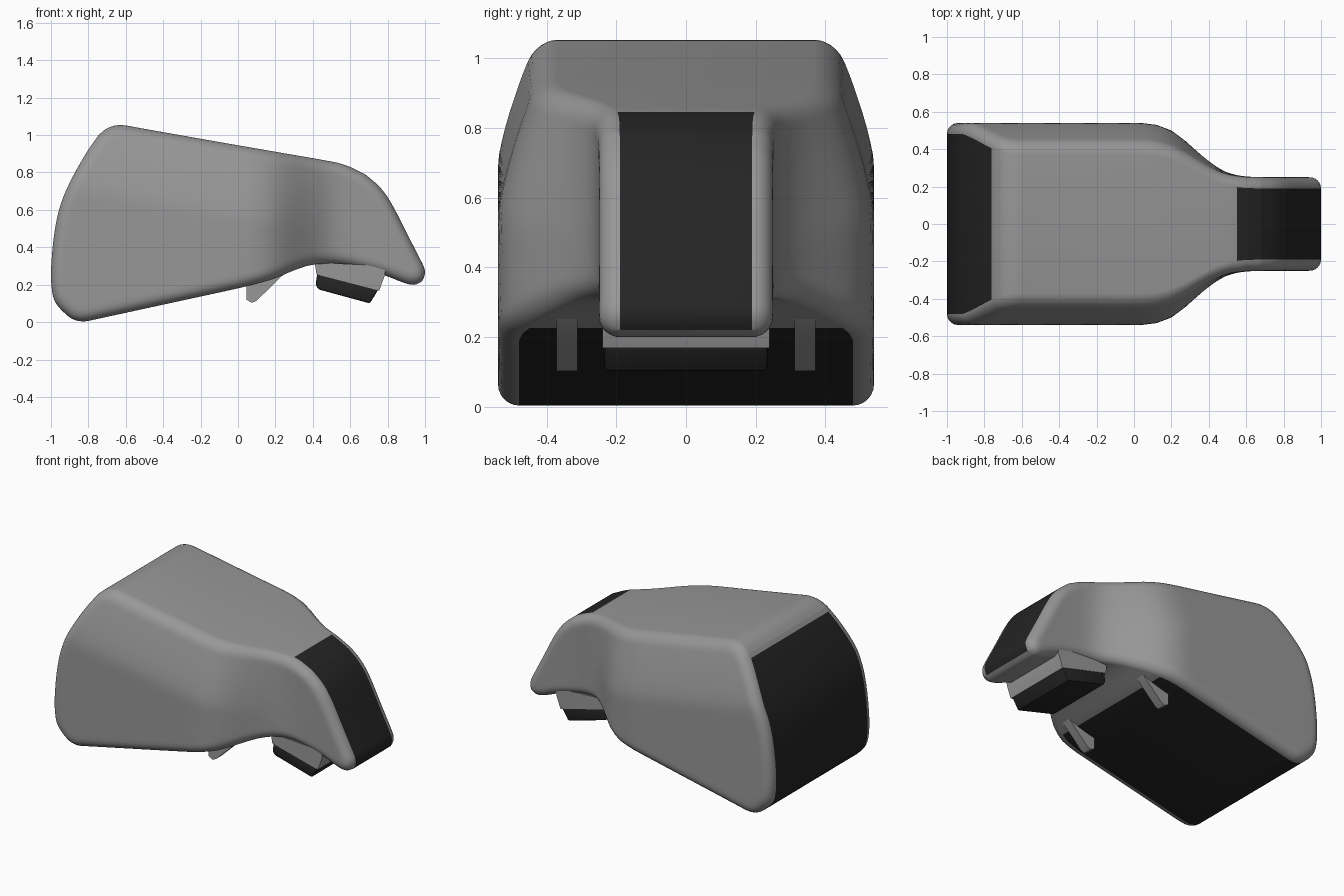
import bpy, bmesh, math
from mathutils import Vector

if "Cube" in bpy.data.objects:
    bpy.data.objects.remove(bpy.data.objects["Cube"])


def material(name, c):
    m = bpy.data.materials.new(name)
    m.diffuse_color = (c, c, c * 1.01, 1)
    m.use_nodes = True
    m.node_tree.nodes["Principled BSDF"].inputs["Base Color"].default_value = m.diffuse_color
    return m


GREY = material("shell_grey", 0.31)
DARK = material("panel_black", 0.018)


def finish(name, bm, mats, angle=35):
    bmesh.ops.recalc_face_normals(bm, faces=bm.faces)
    me = bpy.data.meshes.new(name)
    bm.to_mesh(me)
    bm.free()
    for m in mats:
        me.materials.append(m)
    ob = bpy.data.objects.new(name, me)
    bpy.context.collection.objects.link(ob)
    bpy.ops.object.select_all(action='DESELECT')
    bpy.context.view_layer.objects.active = ob
    ob.select_set(True)
    bpy.ops.object.shade_smooth_by_angle(angle=math.radians(angle))
    return ob


def smooth_curve(pts, params):
    """Round a polyline by corner cutting, then sample it by length."""
    p = [Vector(q) for q in pts]
    for _ in range(3):
        q = [p[0]]
        for a, b in zip(p, p[1:]):
            q += [a.lerp(b, .25), a.lerp(b, .75)]
        p = q + [p[-1]]
    cum = [0]
    for a, b in zip(p, p[1:]):
        cum.append(cum[-1] + (b - a).length)
    out = []
    for t in params:
        d = t * cum[-1]
        k = 0
        while k < len(p) - 2 and cum[k + 1] < d:
            k += 1
        out.append(p[k].lerp(p[k + 1], (d - cum[k]) / max(cum[k + 1] - cum[k], 1e-9)))
    return out


def table(x, pts):
    for (a, va), (b, vb) in zip(pts, pts[1:]):
        if x <= b:
            t = max(0, (x - a) / (b - a))
            return va + (vb - va) * t
    return pts[-1][1]


# Shell: four side-view edge curves (x, z), filled as a patch
NU, NV = 60, 36
U = [(1 - math.cos(math.pi * i / NU)) / 2 for i in range(NU + 1)]
V = [(1 - math.cos(math.pi * i / NV)) / 2 for i in range(NV + 1)]
bottom = smooth_curve([(-.94, .06), (-.89, .015), (-.83, .0), (-.77, .013), (-.3, .115), (.16, .215),
                       (.28, .27), (.39, .31), (.5, .313), (.6, .3), (.77, .258), (.9, .203),
                       (.95, .197), (.985, .22)], U)
top = smooth_curve([(-.745, 1.0), (-.70, 1.04), (-.63, 1.058), (-.54, 1.04), (0, .945),
                    (.45, .868), (.57, .845), (.68, .79)], U)
back = smooth_curve([(-.94, .06), (-.985, .11), (-1, .2), (-1, .3), (-.985, .47), (-.955, .62),
                     (-.90, .75), (-.81, .91), (-.745, 1.0)], V)
front = smooth_curve([(.985, .22), (1.0, .25), (1.0, .285), (.975, .335), (.9, .48), (.82, .64),
                      (.76, .725), (.68, .79)], V)
loop = bottom + front[1:] + top[::-1][1:] + back[::-1][1:-1]
segs = list(zip(loop, loop[1:] + loop[:1]))


def edge_distance(p):
    best = 9
    for a, b in segs:
        ab = b - a
        t = min(1, max(0, (p - a).dot(ab) / max(ab.length_squared, 1e-12)))
        best = min(best, (p - a - ab * t).length_squared)
    return math.sqrt(best)


WIDTH = [(-1, .54), (.04, .54), (.12, .53), (.2, .5), (.28, .44), (.34, .385), (.4, .335),
         (.46, .292), (.52, .266), (.6, .253), (.7, .25), (1.1, .25)]
R = .06


def half_width(p):
    w = table(p.x, WIDTH)
    depth = max(0, .945 - .171 * p.x - p.y)
    taper = .11 * max(0, 1 - depth / .39) ** 1.3 * (w - .25) / .29
    d = edge_distance(p)
    k = max(0, 1 - d / R)
    return w - taper - R * (1 - math.sqrt(max(0, 1 - k * k)))


bm = bmesh.new()
sides = {1: [], -1: []}
for i, u in enumerate(U):
    cols = {1: [], -1: []}
    for j, v in enumerate(V):
        p = (bottom[i] * (1 - v) + top[i] * v + back[j] * (1 - u) + front[j] * u
             - (bottom[0] * (1 - u) * (1 - v) + bottom[-1] * u * (1 - v)
                + top[0] * (1 - u) * v + top[-1] * u * v))
        w = half_width(p)
        for s in (1, -1):
            cols[s].append(bm.verts.new((p.x, s * w, p.y)))
    for s in (1, -1):
        sides[s].append(cols[s])
for g in sides.values():
    for i in range(NU):
        for j in range(NV):
            bm.faces.new((g[i][j], g[i + 1][j], g[i + 1][j + 1], g[i][j + 1]))


def rim(g):
    return ([g[i][0] for i in range(NU)] + [g[NU][j] for j in range(NV)]
            + [g[i][NV] for i in range(NU, 0, -1)] + [g[0][j] for j in range(NV, 0, -1)])


# Strip joining both sides; nose, back and underside panels are black
a, b = rim(sides[1]), rim(sides[-1])
for k in range(len(a)):
    n = (k + 1) % len(a)
    f = bm.faces.new((a[k], a[n], b[n], b[k]))
    x = f.calc_center_median().x
    under = k < NU
    if (under and x < .2) or (not under and (x > .55 or x < -.76)):
        f.material_index = 1
finish("shell", bm, [GREY, DARK], 40)


def slab(name, profile, y, half, mat, bevel=0):
    """Extrude an (x, z) profile across y."""
    m = bmesh.new()
    f = m.faces.new([m.verts.new((px, y - half, pz)) for px, pz in profile])
    r = bmesh.ops.extrude_face_region(m, geom=[f])
    bmesh.ops.translate(m, vec=(0, 2 * half, 0),
                        verts=[v for v in r['geom'] if isinstance(v, bmesh.types.BMVert)])
    if bevel:
        bmesh.ops.bevel(m, geom=list(m.edges), offset=bevel, segments=2, profile=.5,
                        affect='EDGES')
    finish(name, m, [mat])


# Mounting plate and pad under the nose
slab("mount_plate", [(.41, .32), (.79, .3), (.785, .25), (.755, .168), (.42, .255)], 0, .24, GREY)
slab("grip_pad", [(.425, .27), (.752, .19), (.745, .165), (.705, .1), (.43, .175), (.415, .2)],
     0, .235, DARK, .01)

# Pair of small fins under the body
for side, y in (("left", -.342), ("right", .342)):
    slab("fin_" + side, [(.045, .26), (.045, .12), (.075, .103), (.1, .115), (.28, .29), (.2, .3)],
         y, .03, GREY)
